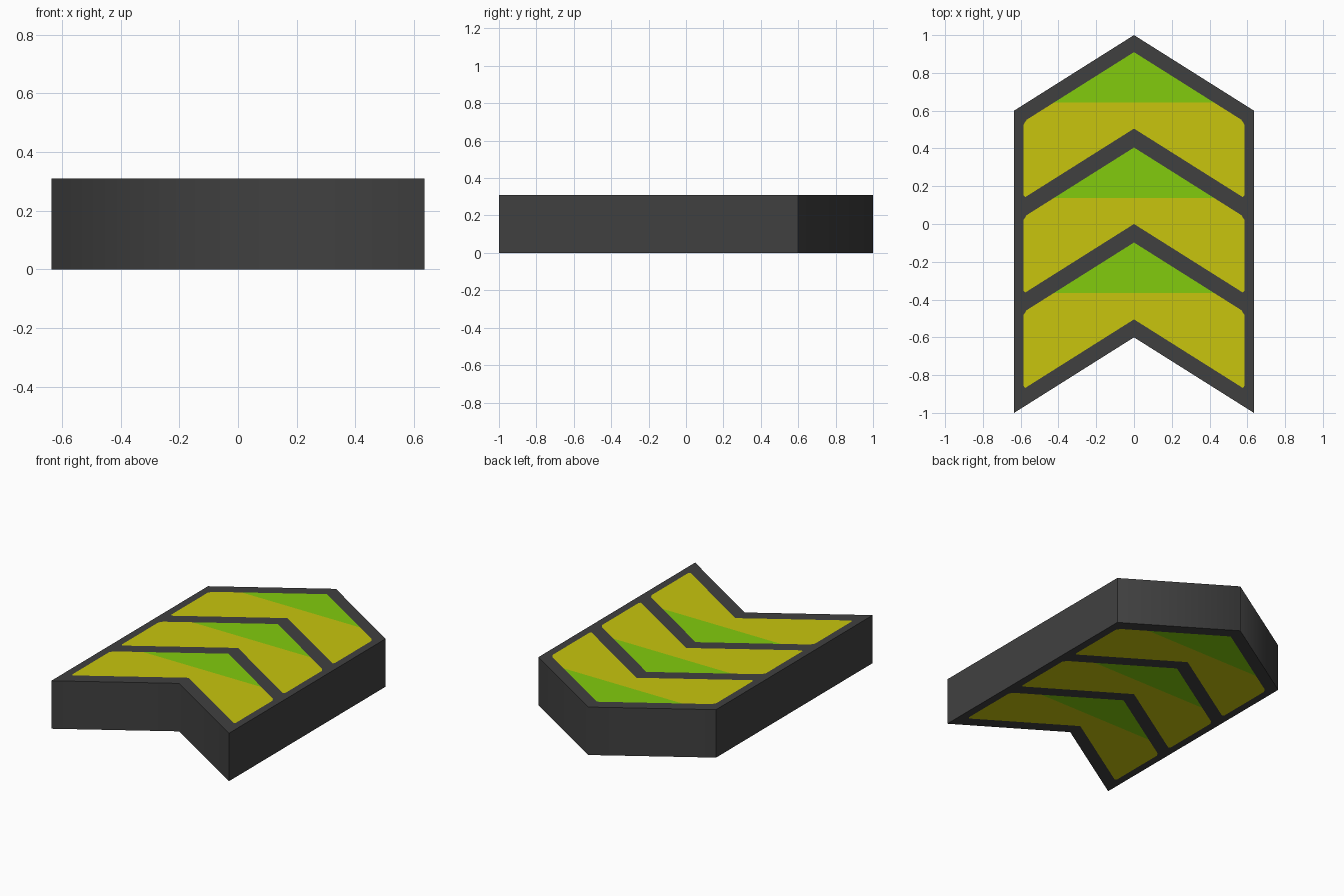
import bpy, bmesh
from mathutils import Vector

if "Cube" in bpy.data.objects:
    bpy.data.objects.remove(bpy.data.objects["Cube"])

W, H, SLOPE = 0.635, 0.31, 0.63          # half width, thickness, chevron slope
INNER = 0.585                            # half width of the painted panels
PANELS = [(0.91, 0.505), (0.405, 0.0), (-0.098, -0.505)]  # tip and notch heights
GREEN_DROP = 0.267                       # depth of each green tip
CHAMFER = 0.016


def material(name, rgb):
    m = bpy.data.materials.new(name)
    m.diffuse_color = (*rgb, 1)
    m.use_nodes = True
    m.node_tree.nodes["Principled BSDF"].inputs["Base Color"].default_value = m.diffuse_color
    return m


def cut(bm, faces, point, normal):
    """Slice only the given faces along a vertical plane."""
    geom = set(faces)
    for f in faces:
        geom.update(f.edges)
        geom.update(f.verts)
    bmesh.ops.bisect_plane(bm, geom=list(geom), dist=1e-5,
                           plane_co=(*point, 0), plane_no=(*normal, 0))


def caps(bm, test=lambda c: True):
    bm.normal_update()
    return [f for f in bm.faces if abs(f.normal.z) > 0.5 and test(f.calc_center_median())]


def skew(c):
    return c.y + SLOPE * c.x


# Right half of the arrow slab, open at the mirror plane
bm = bmesh.new()
outline = [(0, -0.6), (W, -1), (W, 0.6), (0, 1)]
low = [bm.verts.new((x, y, 0)) for x, y in outline]
high = [bm.verts.new((x, y, H)) for x, y in outline]
bm.faces.new(high)
bm.faces.new(low[::-1])
for i in range(3):
    bm.faces.new((low[i], low[i + 1], high[i + 1], high[i]))

# Cut the chevron panels into both caps
cut(bm, caps(bm), (INNER, 0), (1, 0))
for tip, notch in PANELS:
    for y in (tip, notch):
        cut(bm, caps(bm, lambda c: c.x < INNER - 0.01), (0, y), (SLOPE, 1))

for tip, notch in PANELS:
    def inside(c):
        return c.x < INNER - 0.001 and notch < skew(c) < tip
    # small corner chamfers
    top_y, bottom_y = tip - SLOPE * INNER, notch - SLOPE * INNER
    a = Vector((INNER, top_y - CHAMFER))
    b = Vector((INNER - CHAMFER, top_y + SLOPE * CHAMFER))
    c2 = Vector((INNER, bottom_y + CHAMFER))
    d = Vector((INNER - 0.6 * CHAMFER, bottom_y + 0.6 * SLOPE * CHAMFER))
    corners = []
    for p, q, s in ((a, b, 1), (c2, d, -1)):
        n = Vector((abs(q.y - p.y), s * abs(q.x - p.x)))
        cut(bm, caps(bm, inside), p, n)
        corners.append((p, n))
    # green tip boundary
    green_y = tip - GREEN_DROP
    cut(bm, caps(bm, lambda c: inside(c) and c.y > notch - 0.3), (0, green_y), (0, 1))
    for f in caps(bm, inside):
        c = f.calc_center_median()
        if any((Vector((c.x, c.y)) - p).dot(n) > 0 for p, n in corners):
            continue
        f.material_index = 2 if c.y > green_y and min(v.co.y for v in f.verts) > green_y - 1e-4 else 1

# Sharp edges everywhere but the mirrored centre line
for f in bm.faces:
    f.smooth = abs(f.normal.z) < 0.5
for e in bm.edges:
    e.smooth = all(abs(v.co.x) < 1e-5 for v in e.verts)

mesh = bpy.data.meshes.new("arrow_panel")
bm.to_mesh(mesh)
bm.free()
arrow = bpy.data.objects.new("arrow_panel", mesh)
bpy.context.collection.objects.link(arrow)
mesh.materials.append(material("dark grey", (0.051, 0.051, 0.051)))
mesh.materials.append(material("yellow", (0.58, 0.56, 0.004)))
mesh.materials.append(material("lime green", (0.225, 0.60, 0.004)))

# Left half
mirror = arrow.modifiers.new("mirror", 'MIRROR')
mirror.use_clip = True
